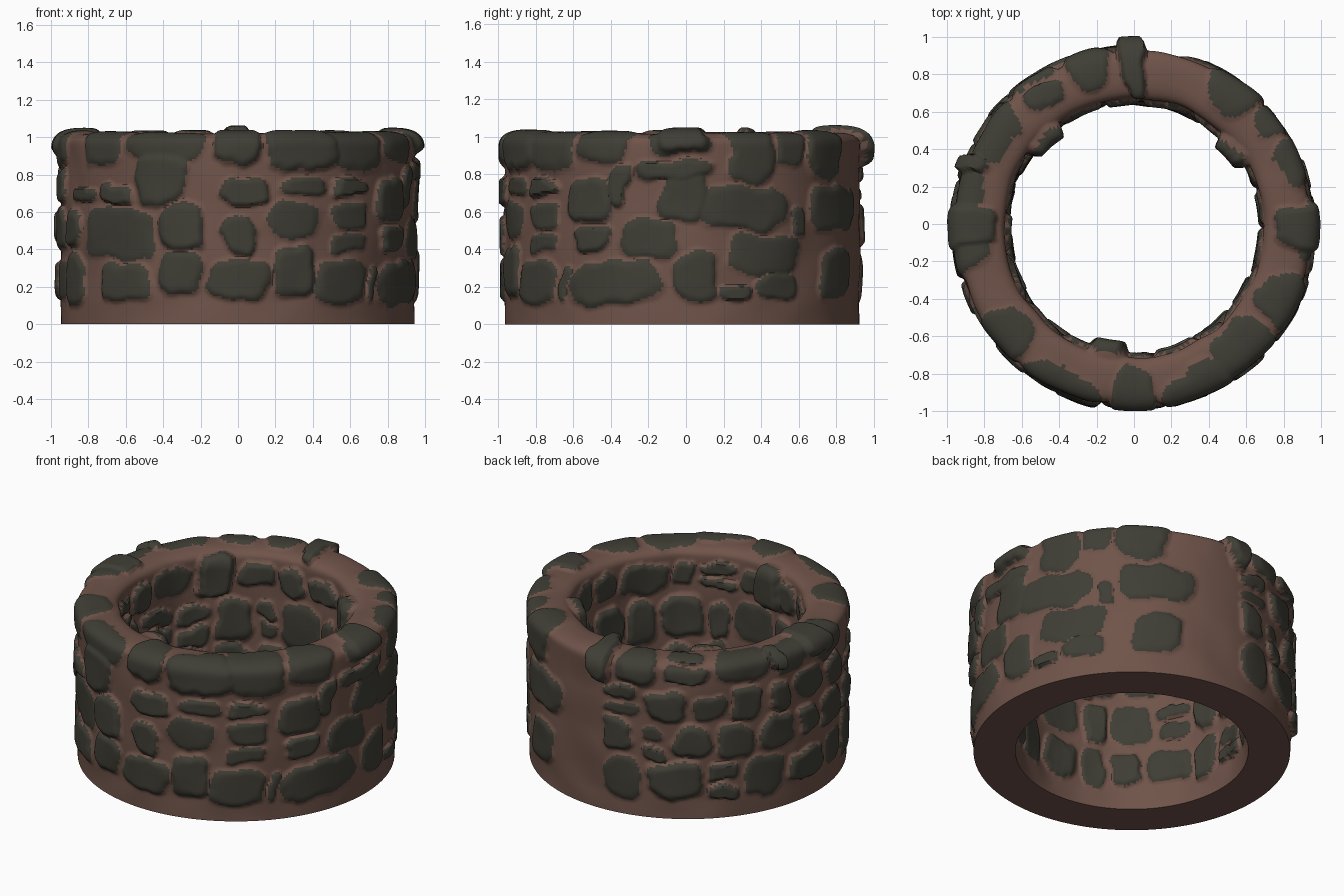
import bpy, bmesh, math, random
from mathutils import Vector, noise

if "Cube" in bpy.data.objects:
    bpy.data.objects.remove(bpy.data.objects["Cube"])

random.seed(11)
R_OUT, R_MID, HALF, WALL, RIM, CY = 0.945, 0.82, 0.125, 0.95, 0.34, -0.02
LENGTH = 2 * WALL + RIM          # unrolled profile: outer wall, rim, inner wall
NU, NV = 480, 180


def material(name, rgb):
    m = bpy.data.materials.new(name)
    m.diffuse_color = (*rgb, 1)
    m.use_nodes = True
    m.node_tree.nodes["Principled BSDF"].inputs["Base Color"].default_value = m.diffuse_color
    return m


def profile(v):
    """Radius, height and outward direction at distance v along the wall section."""
    if v <= WALL:
        return R_OUT, v, 1.0, 0.0
    if v >= WALL + RIM:
        return R_MID - HALF, LENGTH - v, -1.0, 0.0
    t = (v - WALL) / RIM * math.pi
    c, s = math.cos(t), math.sin(t)
    return R_MID + HALF * math.copysign(abs(c) ** 0.8, c), WALL + 0.07 * s ** 0.7, c, s


# Stones: (angle, v, half angle, half height, slant, relief)
stones = []


def add_stone(a0, a1, v0, v1, relief=None):
    stones.append(((a0 + a1) / 2, (v0 + v1) / 2, (a1 - a0) / 2, (v1 - v0) / 2,
                   random.uniform(-0.2, 0.2), relief or random.uniform(0.012, 0.04)))


def add_seen(spans, turn, shift):
    """Stones given as they appear in a side view: left, right, bottom, top."""
    for x0, x1, z0, z1 in spans:
        a = [turn + math.asin(max(-1, min(1, (x + shift) / 0.965))) for x in (x0, x1)]
        top = random.uniform(1.08, 1.2) if z1 > 1.02 else z1
        add_stone(a[0], a[1], z0, top)


def add_row(a0, a1, v0, v1, width):
    """A course of random stones, some split into two thin ones."""
    n = max(1, round((a1 - a0) / width))
    cuts = [a0 + (a1 - a0) * (i + random.uniform(-0.25, 0.25) * (0 < i < n)) / n
            for i in range(n + 1)]
    for p, q in zip(cuts, cuts[1:]):
        lo, hi = v0 + random.uniform(-.02, .03), v1 + random.uniform(-.03, .02)
        if random.random() < 0.15 and hi - lo < 0.27:
            mid = (lo + hi) / 2
            add_stone(p + .03, q - .03, lo, mid - .015)
            add_stone(p + .03, q - .03, mid + .015, hi)
        else:
            add_stone(p + .025, q - .025, lo, hi)


# Front courses
add_seen([(-.92, -.83, .11, .38), (-.74, -.48, .12, .33), (-.43, -.2, .15, .39),
          (-.16, .17, .13, .36), (.19, .41, .15, .42), (.42, .69, .11, .35),
          (-.92, -.85, .42, .62), (-.82, -.45, .35, .62), (-.42, -.19, .40, .64),
          (-.07, .10, .38, .58), (.15, .45, .46, .65), (.49, .69, .39, .48),
          (.51, .70, .51, .65), (-.9, -.77, .65, .73), (-.75, -.58, .64, .74),
          (-.55, -.29, .65, .91), (-.1, .17, .65, .77), (.23, .49, .69, .78),
          (.52, .70, .69, .78), (-.83, -.63, .85, 1.04), (-.6, -.19, .88, 1.04),
          (-.12, .12, .85, 1.04), (.16, .53, .82, 1.04)], -math.pi / 2, 0)
# Right-hand courses
add_seen([(-.67, -.63, .13, .33), (-.62, -.14, .11, .34), (-.06, .18, .12, .39),
          (.19, .34, .12, .22), (.37, .58, .13, .26), (.73, .88, .14, .4),
          (-.6, -.42, .39, .52), (-.36, -.05, .35, .56), (.24, .6, .26, .48),
          (.57, .64, .45, .62), (.67, .9, .5, .74), (-.62, -.42, .55, .78),
          (-.42, -.31, .64, .86), (-.14, .12, .55, .82), (.06, .54, .51, .73),
          (-.85, -.6, .82, 1.04), (-.57, -.3, .87, 1.04), (-.27, .14, .77, .87),
          (-.2, .12, .91, 1.04), (.22, .47, .75, 1.04), (.49, .64, .85, 1.04),
          (.66, .84, .77, 1.04)], 0, 0.02)
# Back-left courses
rad = math.radians
for v0, v1, w in ((.12, .36, .3), (.4, .61, .27), (.65, .83, .27), (.87, 1.15, .36)):
    add_row(rad(92 if v0 < .8 else 97), rad(197), v0, v1, w)
add_stone(rad(86), rad(95), .86, 1.22, .08)
add_stone(rad(155), rad(161), .92, 1.1, .065)
add_stone(rad(172), rad(187), .9, 1.18, .055)
add_stone(rad(-8), rad(8), .92, 1.16, .055)
# Inner courses
for v0, v1, w in ((1.3, 1.47, .36), (1.53, 1.8, .34), (1.84, 2.1, .34)):
    add_row(0, 2 * math.pi, v0, v1, w)
for a in (136, 38, 258):
    add_stone(rad(a - 9), rad(a + 9), 1.24, 1.5, .08)


# Warped coordinates give the stones ragged outlines
def warped(i, j):
    u, v = 2 * math.pi * i / NU, LENGTH * j / NV
    p = Vector((math.cos(u), math.sin(u), v))
    n1, n2 = noise.noise(p * 7), noise.noise(p * 7 + Vector((9, 4, 2)))
    m1 = noise.noise(p * 17 + Vector((3, 8, 5)))
    return u + 0.04 * n1 + 0.012 * m1, v + 0.03 * n2 + 0.01 * m1


def stamp(offset, visit):
    """Visit every grid point near a stone with its distance from the centre."""
    grid = [[warped(i + offset, j + offset) for j in range(NV + 1)] for i in range(NU)]
    for a, vc, ha, hv, slant, relief in stones:
        i0, i1 = [int((a + s * (ha * 1.35 + .08)) / (2 * math.pi) * NU) for s in (-1, 1)]
        j0, j1 = [int((vc + s * (hv * 1.35 + .06)) / LENGTH * NV) for s in (-1, 1)]
        for i in range(i0, i1 + 1):
            for j in range(max(0, j0), min(NV, j1) + 1):
                u, v = grid[i % NU][j]
                du = (u - a + math.pi) % (2 * math.pi) - math.pi
                dv = v - vc
                x = abs(du + slant * dv) / ha
                y = abs(dv - slant * du * 0.4) / hv
                visit(i % NU, j, x ** 3.5 + y ** 3.5, relief)


height, painted = {}, set()


def raise_point(i, j, d, relief):
    if d < 1.6:
        k = min(1, (1.6 - d) / 1.3)
        height[i, j] = max(height.get((i, j), 0), relief * k * k * (3 - 2 * k))


def paint_face(i, j, d, relief):
    if d < 1:
        painted.add((i, j))


stamp(0, raise_point)
stamp(0.5, paint_face)

# Ring wall
bm = bmesh.new()
rings = []
for i in range(NU):
    u = 2 * math.pi * i / NU
    cu, su = math.cos(u), math.sin(u)
    ring = []
    for j in range(NV + 1):
        v = LENGTH * j / NV
        r, z, nr, nz = profile(v)
        fade = min(1, z / 0.12)
        h = height.get((i, j), 0) + 0.012 * noise.noise(Vector((cu * 4, su * 4, v * 4)))
        h *= fade * (1 - 0.45 * nz)
        ring.append(bm.verts.new(((r + nr * h) * cu, (r + nr * h) * su + CY, z + nz * h)))
    rings.append(ring)
for i in range(NU):
    a, b = rings[i], rings[(i + 1) % NU]
    for j in range(NV):
        f = bm.faces.new((a[j], b[j], b[j + 1], a[j + 1]))
        f.material_index = int((i, j) in painted)
    bm.faces.new((a[NV], b[NV], b[0], a[0]))      # flat underside
bmesh.ops.recalc_face_normals(bm, faces=bm.faces)

mesh = bpy.data.meshes.new("well_wall")
bm.to_mesh(mesh)
bm.free()
mesh.materials.append(material("brown mortar", (0.16, 0.088, 0.068)))
mesh.materials.append(material("dark stone", (0.05, 0.048, 0.036)))
wall = bpy.data.objects.new("well_wall", mesh)
bpy.context.collection.objects.link(wall)
bpy.context.view_layer.objects.active = wall
wall.select_set(True)
bpy.ops.object.shade_smooth_by_angle(angle=math.radians(50))
